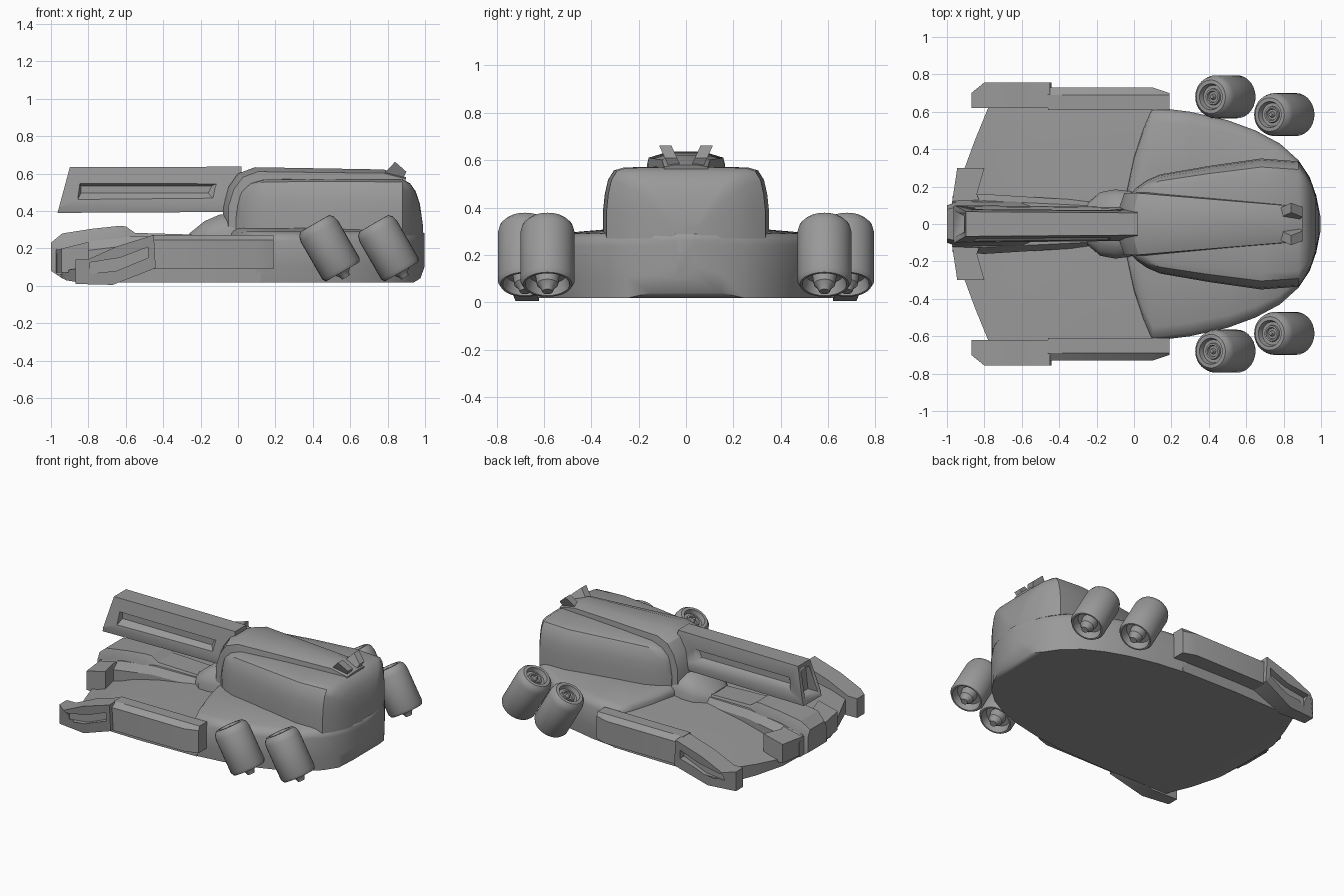
import bpy, bmesh, math
from mathutils import Vector, Matrix

grey = bpy.data.materials.new("hull grey")
grey.diffuse_color = (0.32, 0.32, 0.32, 1)


def finish(name, bm, angle=30):
    bmesh.ops.remove_doubles(bm, verts=bm.verts, dist=1e-5)
    bmesh.ops.recalc_face_normals(bm, faces=bm.faces)
    me = bpy.data.meshes.new(name)
    bm.to_mesh(me)
    bm.free()
    me.materials.append(grey)
    ob = bpy.data.objects.new(name, me)
    bpy.context.collection.objects.link(ob)
    bpy.ops.object.select_all(action='DESELECT')
    ob.select_set(True)
    bpy.context.view_layer.objects.active = ob
    bpy.ops.object.shade_smooth_by_angle(angle=math.radians(angle))
    return ob


def skin(name, rings, angle=30):
    """Closed skin through rings of equal length, capped at both ends."""
    bm = bmesh.new()
    vs = [[bm.verts.new(p) for p in r] for r in rings]
    n = len(vs[0])
    for a, b in zip(vs, vs[1:]):
        for i in range(n):
            j = (i + 1) % n
            bm.faces.new((a[i], a[j], b[j], b[i]))
    bm.faces.new(vs[0])
    bm.faces.new(vs[-1])
    return finish(name, bm, angle)


def loft(name, stations, section, shear=0.0, angle=30):
    """Stations (x, half width, bottom, top); section (y, z) fractions; shear slants the first ring."""
    full = section + [(-y, z) for y, z in reversed(section)]
    rings = [[(x + (shear * f * (t - b) if i == 0 else 0), w * y, b + (t - b) * f) for y, f in full]
             for i, (x, w, b, t) in enumerate(stations)]
    return skin(name, rings, angle)


def slab(name, profile, y0, y1, s=1):
    """Side profile (x, z) extruded across y."""
    return skin(name, [[(x, s * y, z) for x, z in profile] for y in (y0, y1)])


def cut(ob, cutter):
    mod = ob.modifiers.new("cut", 'BOOLEAN')
    mod.operation, mod.solver, mod.object = 'DIFFERENCE', 'EXACT', cutter
    bpy.context.view_layer.objects.active = ob
    bpy.ops.object.modifier_apply(modifier=mod.name)
    bpy.data.objects.remove(cutter)


CHAMFER = [(1, 0), (1, 0.72), (0.78, 1)]

# front deck and rounded rear hull
loft("front_deck", [(-0.95, 0.1, 0.05, 0.08), (-0.92, 0.26, 0.03, 0.085), (-0.85, 0.45, 0.018, 0.1),
                    (-0.78, 0.62, 0.018, 0.12), (-0.68, 0.622, 0.018, 0.157), (-0.5, 0.625, 0.018, 0.195),
                    (-0.3, 0.63, 0.018, 0.222), (0.12, 0.62, 0.018, 0.26)], [(1, 0), (1, 0.94), (0.5, 1)])
loft("rear_hull", [(-0.04, 0.17, 0.018, 0.30), (0.0, 0.36, 0.018, 0.305), (0.05, 0.51, 0.018, 0.31),
                   (0.1, 0.625, 0.018, 0.31), (0.3, 0.6, 0.018, 0.31), (0.5, 0.555, 0.018, 0.31),
                   (0.65, 0.5, 0.018, 0.31), (0.78, 0.43, 0.018, 0.31), (0.88, 0.34, 0.018, 0.31),
                   (0.94, 0.25, 0.018, 0.305), (0.975, 0.15, 0.04, 0.30), (0.997, 0.04, 0.1, 0.28)],
     [(0.985, 0), (1, 0.3), (1, 0.76), (0.97, 0.87), (0.88, 0.93), (0.5, 1)], angle=50)

# nose spine in two layers, with a block to each side
loft("nose_spine", [(-1, 0.1, 0.08, 0.23), (-0.94, 0.12, 0.04, 0.28), (-0.78, 0.12, 0.05, 0.305),
                    (-0.64, 0.12, 0.1, 0.32), (-0.6, 0.115, 0.1, 0.318), (-0.55, 0.11, 0.1, 0.283),
                    (-0.1, 0.1, 0.1, 0.27)], CHAMFER)
loft("spine_shoulder", [(-0.97, 0.15, 0.06, 0.2), (-0.8, 0.16, 0.06, 0.24),
                        (-0.56, 0.145, 0.1, 0.265), (-0.15, 0.12, 0.1, 0.26)], CHAMFER)
plan = [(-0.975, 0.1), (-0.945, 0.3), (-0.80, 0.3), (-0.84, 0.16), (-0.82, 0.1)]
for s, side in ((1, "left"), (-1, "right")):
    skin("nose_block_" + side, [[(x, s * y, 0.07) for x, y in plan],
                                [(x, s * y, 0.19 + (x + 0.98) * 0.25) for x, y in plan]])

# gun mount under the barrel
loft("gun_mount", [(-0.26, 0.1, 0.18, 0.28), (-0.18, 0.17, 0.18, 0.345), (-0.1, 0.185, 0.18, 0.38),
                   (0.02, 0.17, 0.18, 0.39)], [(1, 0), (1, 0.55), (0.85, 0.8), (0.5, 1)])

# turret body
loft("turret", [(-0.01, 0.17, 0.27, 0.45), (0.02, 0.2, 0.27, 0.51), (0.07, 0.235, 0.27, 0.55),
                (0.14, 0.265, 0.27, 0.57), (0.4, 0.31, 0.27, 0.573), (0.68, 0.35, 0.27, 0.572),
                (0.88, 0.335, 0.27, 0.57), (0.92, 0.28, 0.27, 0.548), (0.95, 0.22, 0.27, 0.505),
                (0.972, 0.15, 0.27, 0.44), (0.988, 0.06, 0.27, 0.33)],
     [(1, 0), (1, 0.4), (0.98, 0.62), (0.94, 0.82), (0.87, 0.95), (0.75, 0.99), (0.35, 1)], angle=40)

# collar arching over the turret front and running back as a tapering ridge
outer = [(-0.08, 0.3), (-0.08, 0.42), (-0.05, 0.53), (0.0, 0.6), (0.09, 0.634), (0.78, 0.622), (0.9, 0.58)]
inner = [(0.02, 0.3), (0.02, 0.42), (0.05, 0.48), (0.09, 0.53), (0.15, 0.55), (0.78, 0.55), (0.89, 0.55)]
rings = []
for (xo, zo), (xi, zi) in zip(outer, inner):
    w = 0.17 - 0.075 * max(0, xo) / 0.9
    half = [(xi, w, zi), (xo + (xi - xo) * 0.28, w * 0.97, zo + (zi - zo) * 0.28), (xo, w * 0.5, zo)]
    rings.append(half + [(x, -y, z) for x, y, z in reversed(half)])
skin("collar_ridge", rings)

# hollow barrel with a long groove on each side
barrel = loft("barrel", [(-0.965, 0.1, 0.39, 0.635), (0.02, 0.09, 0.395, 0.637)],
              [(0.95, 0), (1, 0.12), (0.66, 1)], shear=0.27)
cut(barrel, loft("muzzle_cutter", [(-1.2, 0.07, 0.425, 0.6), (-0.88, 0.07, 0.425, 0.6)],
                 [(1, 0), (0.6, 1)]))
for s in (1, -1):
    slot = [(-0.84, 0.495), (-0.16, 0.495), (-0.14, 0.535), (-0.84, 0.535)]
    mouth = [(-0.86, 0.455), (-0.12, 0.455), (-0.08, 0.56), (-0.85, 0.56)]
    cut(barrel, skin("groove_cutter", [[(x, s * 0.055, z) for x, z in slot],
                                       [(x, s * 0.1, z) for x, z in mouth]]))

# thruster profile (radius, height along axis), from bottom nozzle to top cap
thruster = [(0, -0.185), (0.022, -0.185), (0.03, -0.165), (0.045, -0.15), (0.052, -0.1), (0.08, -0.1),
            (0.094, -0.15), (0.104, -0.15), (0.115, -0.13), (0.115, 0.1), (0.107, 0.13), (0.09, 0.148),
            (0.07, 0.149), (0.062, 0.12), (0.045, 0.12), (0.042, 0.132), (0.032, 0.132), (0.028, 0.12),
            (0.016, 0.12), (0.01, 0.142), (0, 0.145)]


def make_thruster(name, centre):
    bm = bmesh.new()
    vs = [bm.verts.new((r, 0, z)) for r, z in thruster]
    es = [bm.edges.new(p) for p in zip(vs, vs[1:])]
    bmesh.ops.spin(bm, geom=vs + es, cent=(0, 0, 0), axis=(0, 0, 1), angle=math.tau, steps=28)
    bm.transform(Matrix.Translation(centre) @ Matrix.Rotation(math.radians(-30), 4, 'Y'))
    finish(name, bm, 35)


# parts mirrored left and right
rail_front = [(-0.87, 0.01), (-0.67, 0.005), (-0.44, 0.095), (-0.45, 0.272), (-0.65, 0.21), (-0.80, 0.142), (-0.87, 0.142)]
recess = [(-0.79, 0.065), (-0.65, 0.08), (-0.48, 0.15), (-0.48, 0.208), (-0.63, 0.15), (-0.79, 0.125)]
fin = [(0.77, 0.59), (0.84, 0.663), (0.9, 0.61), (0.88, 0.57)]
for s, side in ((1, "left"), (-1, "right")):
    # rear rail with a bevelled top edge, narrowing at its tail
    rings = []
    for x, out in ((-0.46, 0.73), (0.1, 0.73), (0.19, 0.7)):
        sec = [(0.61, 0.09), (out, 0.09), (out, 0.245), (0.69, 0.272), (0.61, 0.272)]
        rings.append([(x, s * y, z) for y, z in sec])
    skin("side_rail_" + side, rings)
    # front pod with a recessed panel
    inner_face = [(x, s * 0.62, z) for x, z in rail_front]
    outer_face = [(x, s * (0.70 if x < -0.85 else 0.72 if z < 0.02 else 0.757), z) for x, z in rail_front]
    pod = skin("rail_pod_" + side, [inner_face, outer_face])
    cut(pod, slab("recess_cutter", recess, 0.705, 0.9, s))
    # tail fins on the ridge, splayed outward
    skin("tail_fin_" + side, [[(x, s * (y + (z - 0.57) * 0.45), z) for x, z in fin] for y in (0.02, 0.072)])
    make_thruster("front_thruster_" + side, Vector((0.485, s * 0.68, 0.205)))
    make_thruster("rear_thruster_" + side, Vector((0.80, s * 0.585, 0.205)))
